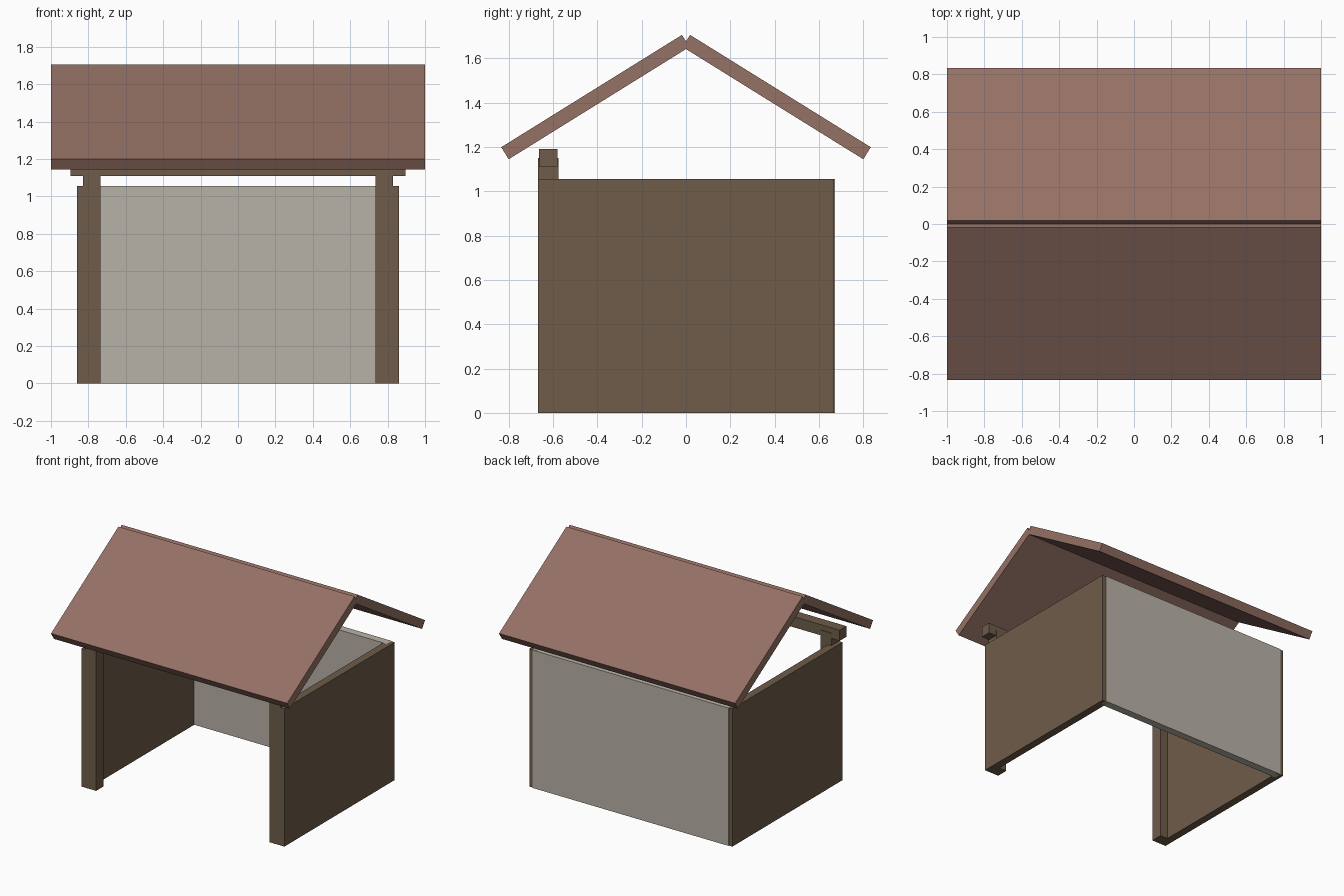
import bpy, math
from mathutils import Vector, Matrix

if "Cube" in bpy.data.objects:
    bpy.data.objects.remove(bpy.data.objects["Cube"])


def material(name, rgb):
    m = bpy.data.materials.new(name)
    m.diffuse_color = (*rgb, 1)
    m.use_nodes = True
    m.node_tree.nodes["Principled BSDF"].inputs["Base Color"].default_value = m.diffuse_color
    return m


timber = material("timber", (0.156, 0.107, 0.067))
plaster = material("plaster", (0.485, 0.445, 0.386))
tile = material("roof_tile", (0.30, 0.165, 0.13))


def box(name, lo, hi, mat):
    lo, hi = Vector(lo), Vector(hi)
    bpy.ops.mesh.primitive_cube_add(size=1, location=(lo + hi) / 2)
    ob = bpy.context.object
    ob.name = name
    ob.data.transform(Matrix.Diagonal((*(hi - lo), 1)))
    ob.data.materials.append(mat)
    return ob


# Back wall, set between the centre lines of the side walls
box("back_wall", (-0.83, 0.613, 0), (0.83, 0.673, 1.055), plaster)

# Side walls and front posts
for side, s in (("left", -1), ("right", 1)):
    x0, x1 = sorted((s * 0.80, s * 0.86))
    box(side + "_wall", (x0, -0.667, 0), (x1, 0.667, 1.055), timber)
    x0, x1 = sorted((s * 0.735, s * 0.828))
    box(side + "_front_post", (x0, -0.667, 0), (x1, -0.575, 1.15), timber)

# Lintel beam across the posts
box("front_beam", (-0.895, -0.662, 1.108), (0.895, -0.58, 1.19), timber)

# Roof slabs, tilted so that they meet at the ridge
pitch = math.atan2(0.507, 0.816)
for name, s in (("front_roof_slab", -1), ("back_roof_slab", 1)):
    slab = box(name, (-1, -0.48, -0.032), (1, 0.48, 0.032), tile)
    slab.rotation_euler.x = -s * pitch
    slab.location = (0, s * 0.409, 1.4245)
